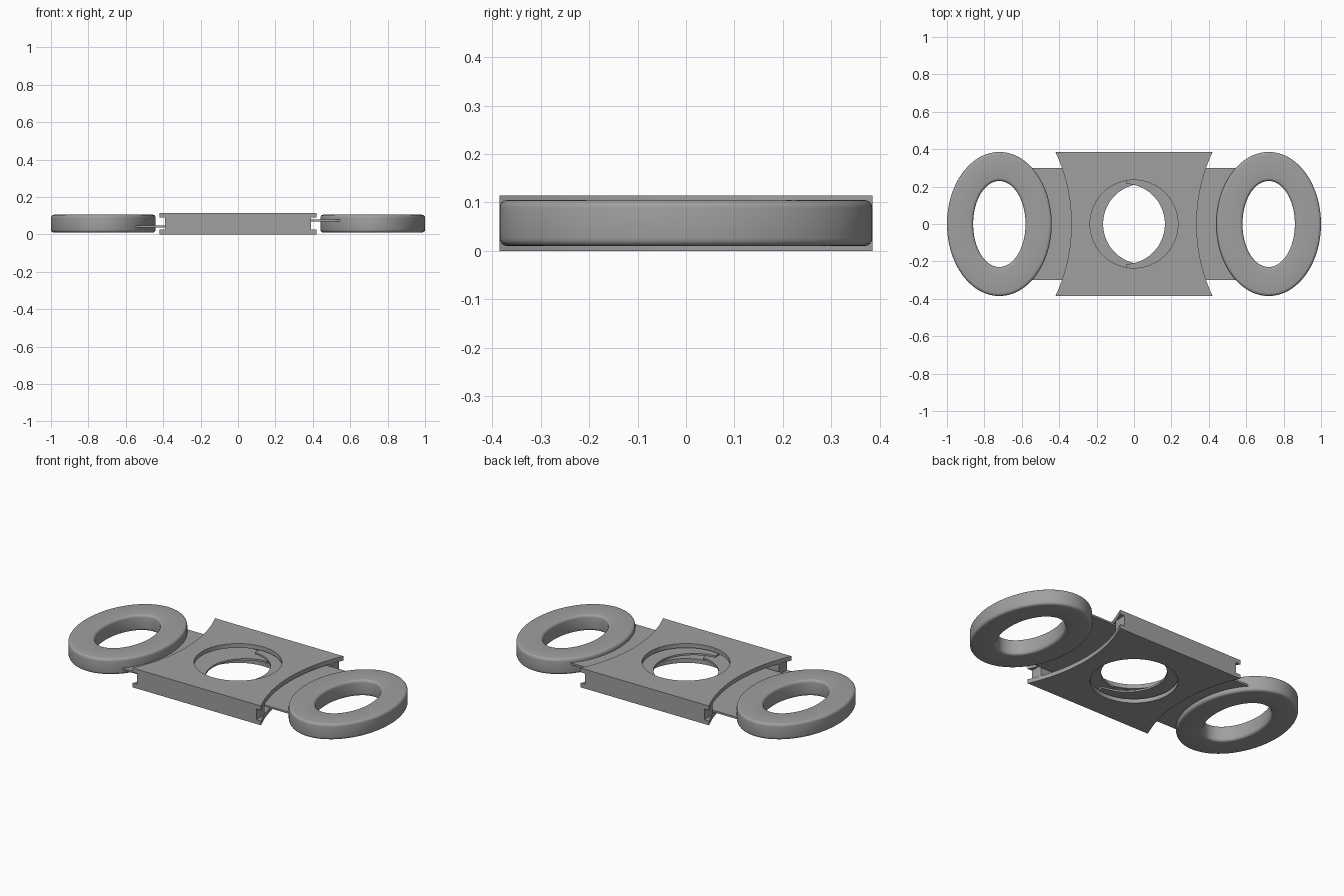
import bpy
import bmesh
from math import acos, asin, cos, sin, pi, tau

default_cube = bpy.data.objects.get("Cube")
if default_cube:
    bpy.data.objects.remove(default_cube, do_unlink=True)

HEIGHT = 0.114
HALF_WIDTH = 0.385

metal = bpy.data.materials.new("grey metal")
metal.use_nodes = True
metal.diffuse_color = (0.35, 0.35, 0.35, 1)
for node in metal.node_tree.nodes:
    if node.type == "BSDF_PRINCIPLED":
        node.inputs["Base Color"].default_value = metal.diffuse_color


def make_object(name, bm):
    bmesh.ops.recalc_face_normals(bm, faces=bm.faces[:])
    mesh = bpy.data.meshes.new(name)
    bm.to_mesh(mesh)
    bm.free()
    mesh.materials.append(metal)
    obj = bpy.data.objects.new(name, mesh)
    bpy.context.collection.objects.link(obj)
    return obj


def extrude_outline(name, points, low, high):
    bm = bmesh.new()
    face = bm.faces.new([bm.verts.new((x, y, low)) for x, y in points])
    top = bmesh.ops.extrude_face_region(bm, geom=[face])["geom"]
    moved = [v for v in top if isinstance(v, bmesh.types.BMVert)]
    bmesh.ops.translate(bm, verts=moved, vec=(0, 0, high - low))
    return make_object(name, bm)


def arc(cx, radius, start, end, steps):
    angles = [start + (end - start) * i / steps for i in range(steps + 1)]
    return [(cx + radius * cos(a), radius * sin(a)) for a in angles]


def rectangle(x0, x1, y):
    return [(x0, -y), (x1, -y), (x1, y), (x0, y)]


def smooth(obj):
    bpy.ops.object.select_all(action="DESELECT")
    obj.select_set(True)
    bpy.context.view_layer.objects.active = obj
    bpy.ops.object.shade_smooth_by_angle(angle=pi / 6)


# Case: a block with concave ends, hollowed for the sliding blades
radius = 0.914
spread = asin(HALF_WIDTH / radius)
right_end = arc(0.335 + radius, radius, pi + spread, pi - spread, 32)
left_end = [(-x, -y) for x, y in right_end]
case = extrude_outline("case", right_end + left_end, 0, HEIGHT)

cutters = [
    extrude_outline("blade_cavity", rectangle(-0.6, 0.6, 0.31), 0.025, 0.089),
    extrude_outline("right_notch", rectangle(-0.6, -0.39, 0.5), 0.025, 0.089),
    extrude_outline("left_notch", rectangle(0.39, 0.6, 0.5), 0.025, 0.089),
    extrude_outline("round_opening", arc(0, 0.235, 0, tau, 96)[:-1], -0.1, 0.3),
]
for cutter in cutters:
    cutter.hide_render = True
    cut = case.modifiers.new(cutter.name, "BOOLEAN")
    cut.operation = "DIFFERENCE"
    cut.solver = "EXACT"
    cut.object = cutter
evaluated = case.evaluated_get(bpy.context.evaluated_depsgraph_get())
hollow = bpy.data.meshes.new_from_object(evaluated)
case.modifiers.clear()
case.data = hollow
for cutter in cutters:
    bpy.data.objects.remove(cutter, do_unlink=True)
smooth(case)


# Finger ring: rounded cross-section swept around an ellipse
def finger_ring(name, cx):
    low, high, bevel = 0.01, 0.105, 0.016
    section = []
    corners = [(1, high, 0), (0, high, pi / 2), (0, low, pi), (1, low, 3 * pi / 2)]
    for side, z, start in corners:
        inset = -bevel if side else bevel
        zc = z - bevel if z == high else z + bevel
        for i in range(5):
            a = start + pi / 2 * i / 4
            section.append((side, inset + bevel * cos(a), zc + bevel * sin(a)))
    bm = bmesh.new()
    loops = []
    count = 96
    for i in range(count):
        a = tau * i / count
        loop = []
        for side, offset, z in section:
            rx = (0.28 if side else 0.14) + offset
            ry = (HALF_WIDTH if side else 0.23) + offset
            loop.append(bm.verts.new((cx + rx * cos(a), ry * sin(a), z)))
        loops.append(loop)
    n = len(section)
    for i in range(count):
        a, b = loops[i], loops[(i + 1) % count]
        for j in range(n):
            k = (j + 1) % n
            bm.faces.new((a[j], b[j], b[k], a[k]))
    smooth(make_object(name, bm))


# Blade: flat plate with a concave cutting edge at its inner end
def blade(name, side, low):
    tip, cx, r = -0.04, -0.05, 0.215
    end = acos((tip - cx) / r)
    outline = [(0.56, -0.3), (0.56, 0.3), (tip, 0.3)]
    outline += arc(cx, r, end, -end, 40) + [(tip, -0.3)]
    smooth(extrude_outline(name, [(side * x, y) for x, y in outline], low, low + 0.011))


for name, side, low in (("left", 1, 0.068), ("right", -1, 0.037)):
    finger_ring(name + "_finger_ring", side * 0.72)
    blade(name + "_blade", side, low)
